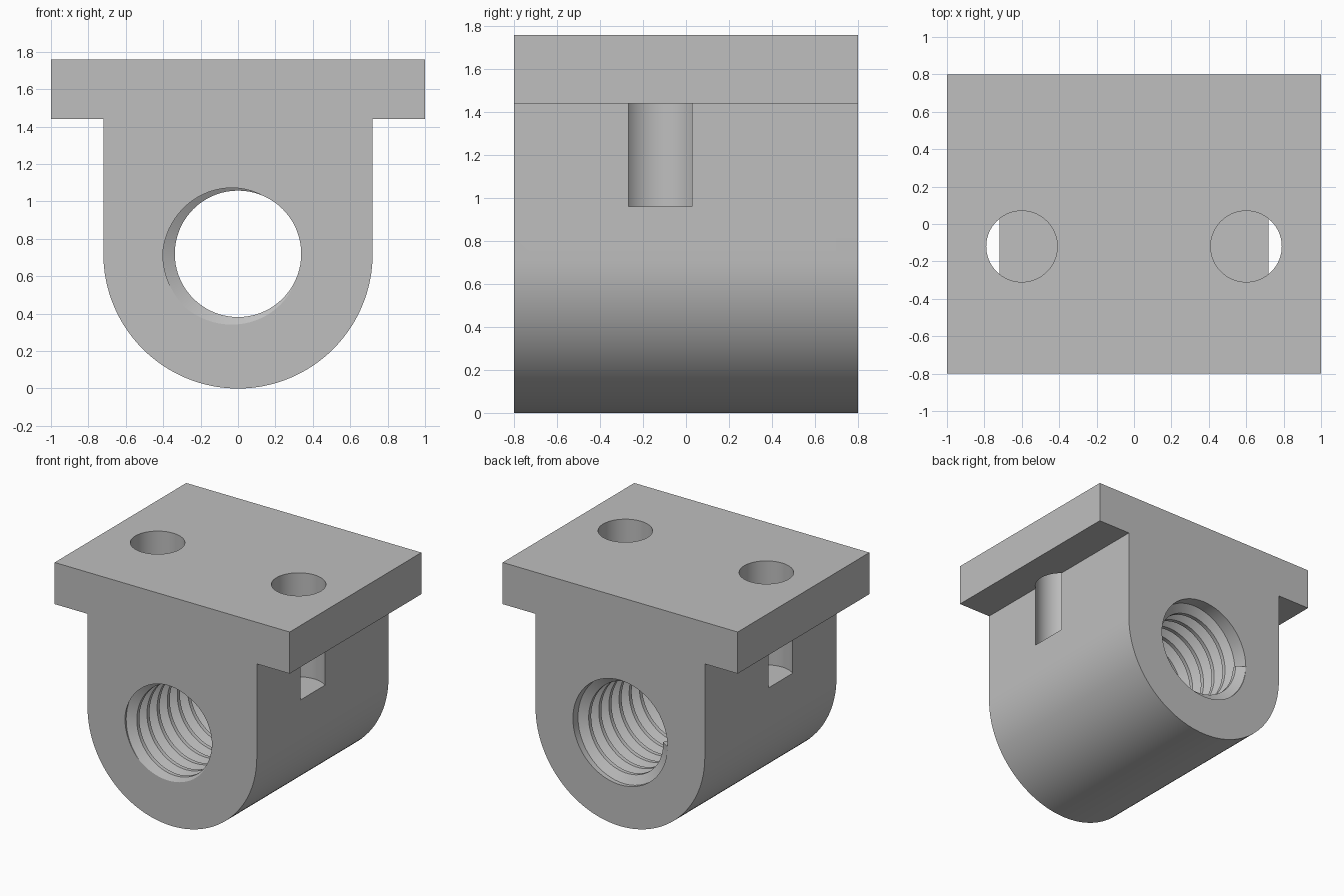
import bpy
import bmesh
from math import pi, cos, sin, radians
from mathutils import Matrix

HALF_LEN = 0.8          # half length along the bore
BORE_Z = 0.72           # bore axis height, also the rounded end's radius
MAJOR, MINOR = 0.402, 0.338
TURNS, STEPS = 13, 72
PITCH = 2 * HALF_LEN / TURNS

if "Cube" in bpy.data.objects:
    bpy.data.objects.remove(bpy.data.objects["Cube"])

grey = bpy.data.materials.new("plain grey")
grey.use_nodes = True
colour = (0.52, 0.52, 0.52, 1)
grey.diffuse_color = colour
grey.node_tree.nodes["Principled BSDF"].inputs["Base Color"].default_value = colour


def make_object(name, bm):
    bmesh.ops.recalc_face_normals(bm, faces=bm.faces)
    mesh = bpy.data.meshes.new(name)
    bm.to_mesh(mesh)
    bm.free()
    mesh.materials.append(grey)
    obj = bpy.data.objects.new(name, mesh)
    bpy.context.collection.objects.link(obj)
    return obj


def activate(obj):
    bpy.ops.object.select_all(action='DESELECT')
    obj.select_set(True)
    bpy.context.view_layer.objects.active = obj


def cylinder_cutter(name, radius, depth, matrix):
    bm = bmesh.new()
    bmesh.ops.create_cone(bm, cap_ends=True, segments=STEPS, radius1=radius,
                          radius2=radius, depth=depth, matrix=matrix)
    obj = make_object(name, bm)
    obj.hide_render = True
    return obj


# Flanged block with a rounded lower end, extruded along the bore
arc = [(BORE_Z * cos(a), BORE_Z + BORE_Z * sin(a))
       for a in (pi + pi * i / 64 for i in range(65))]
profile = [(1, 1.44), (1, 1.76), (-1, 1.76), (-1, 1.44), (-BORE_Z, 1.44)]
profile += arc + [(BORE_Z, 1.44)]
bm = bmesh.new()
face = bm.faces.new([bm.verts.new((x, -HALF_LEN, z)) for x, z in profile])
extruded = bmesh.ops.extrude_face_region(bm, geom=[face])["geom"]
bmesh.ops.translate(bm, vec=(0, 2 * HALF_LEN, 0),
                    verts=[v for v in extruded if isinstance(v, bmesh.types.BMVert)])
block = make_object("flanged_block", bm)

# Cut the bore and the two blind screw holes
cutters = [cylinder_cutter("bore_cutter", MAJOR, 2,
                           Matrix.Translation((0, 0, BORE_Z)) @ Matrix.Rotation(pi / 2, 4, 'X'))]
for side, x in (("left", 0.6), ("right", -0.6)):
    cutters.append(cylinder_cutter(side + "_hole_cutter", 0.19, 1,
                                   Matrix.Translation((x, -0.12, 0.96 + 0.5))))
activate(block)
for cutter in cutters:
    mod = block.modifiers.new(cutter.name, 'BOOLEAN')
    mod.operation = 'DIFFERENCE'
    mod.solver = 'EXACT'
    mod.object = cutter
    bpy.ops.object.modifier_apply(modifier=mod.name)
for cutter in cutters:
    bpy.data.objects.remove(cutter)

# Right-hand thread ridge: a trapezoid swept from the back end to the front
section = [(MAJOR + 0.001, 0), (MINOR, 0.3125), (MINOR, 0.5625), (MAJOR + 0.001, 0.875)]
bm = bmesh.new()
previous = None
for i in range((TURNS + 1) * STEPS + 1):
    angle = pi + 2 * pi * i / STEPS
    start = HALF_LEN - PITCH * i / STEPS
    ring = [bm.verts.new((r * cos(angle), start - PITCH * t, BORE_Z + r * sin(angle)))
            for r, t in section]
    if previous:
        for k in range(4):
            n = (k + 1) % 4
            bm.faces.new((previous[k], previous[n], ring[n], ring[k]))
    else:
        bm.faces.new(ring)
    previous = ring
bm.faces.new(previous)

# Trim the ridge flush with the front face and close the cut
cut = bmesh.ops.bisect_plane(bm, geom=bm.verts[:] + bm.edges[:] + bm.faces[:],
                             plane_co=(0, -HALF_LEN, 0), plane_no=(0, -1, 0),
                             clear_outer=True)["geom_cut"]
bmesh.ops.triangle_fill(bm, use_beauty=True,
                        edges=[e for e in cut if isinstance(e, bmesh.types.BMEdge)])
thread = make_object("thread_ridge", bm)

for obj in (block, thread):
    activate(obj)
    bpy.ops.object.shade_smooth_by_angle(angle=radians(25))
